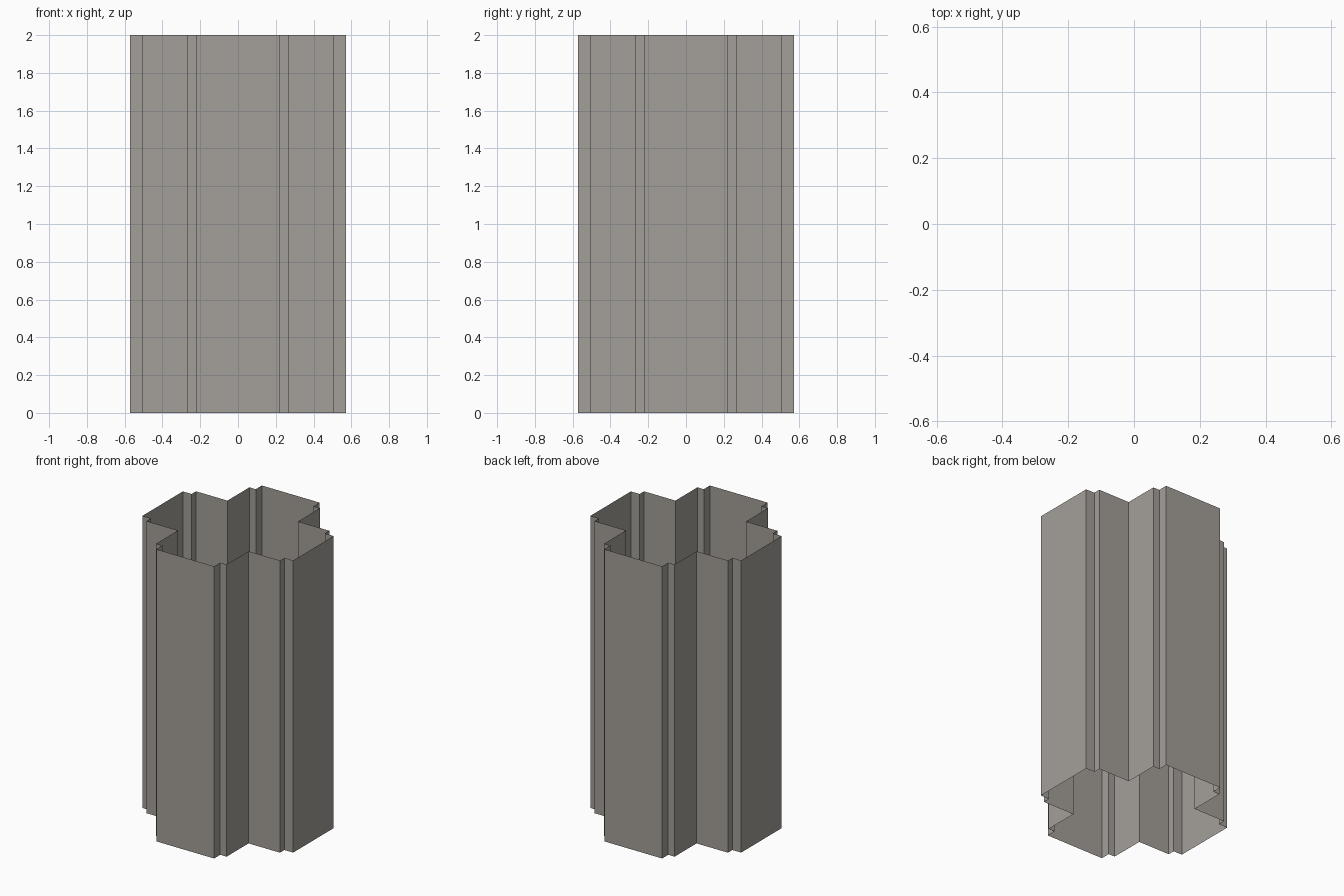
import bpy, bmesh

if "Cube" in bpy.data.objects:
    bpy.data.objects.remove(bpy.data.objects["Cube"])

# Wall colour
mat = bpy.data.materials.new("warm grey")
mat.diffuse_color = (0.37, 0.345, 0.32, 1.0)
mat.use_nodes = True
mat.node_tree.nodes["Principled BSDF"].inputs["Base Color"].default_value = mat.diffuse_color

# Quarter of the stepped cross-shaped outline, turned four times
A, B, C, D = 0.571, 0.505, 0.267, 0.219
quarter = [(-D, -A), (D, -A), (D, -B), (C, -B), (C, -C), (B, -C), (B, -D)]
outline = []
for turn in range(4):
    outline += quarter
    quarter = [(-y, x) for x, y in quarter]

# Open-ended thin shell: extrude the outline straight up
bm = bmesh.new()
verts = [bm.verts.new((x, y, 0)) for x, y in outline]
edges = [bm.edges.new((v, verts[(i + 1) % len(verts)])) for i, v in enumerate(verts)]
new = bmesh.ops.extrude_edge_only(bm, edges=edges)["geom"]
bmesh.ops.translate(bm, vec=(0, 0, 2),
                    verts=[g for g in new if isinstance(g, bmesh.types.BMVert)])

# Make every wall face outwards
bm.normal_update()
first = min(bm.faces, key=lambda f: f.calc_center_median().y)
if first.normal.y > 0:
    bmesh.ops.reverse_faces(bm, faces=bm.faces[:])

mesh = bpy.data.meshes.new("column_shell")
bm.to_mesh(mesh)
bm.free()
mesh.materials.append(mat)
bpy.context.collection.objects.link(bpy.data.objects.new("column_shell", mesh))
